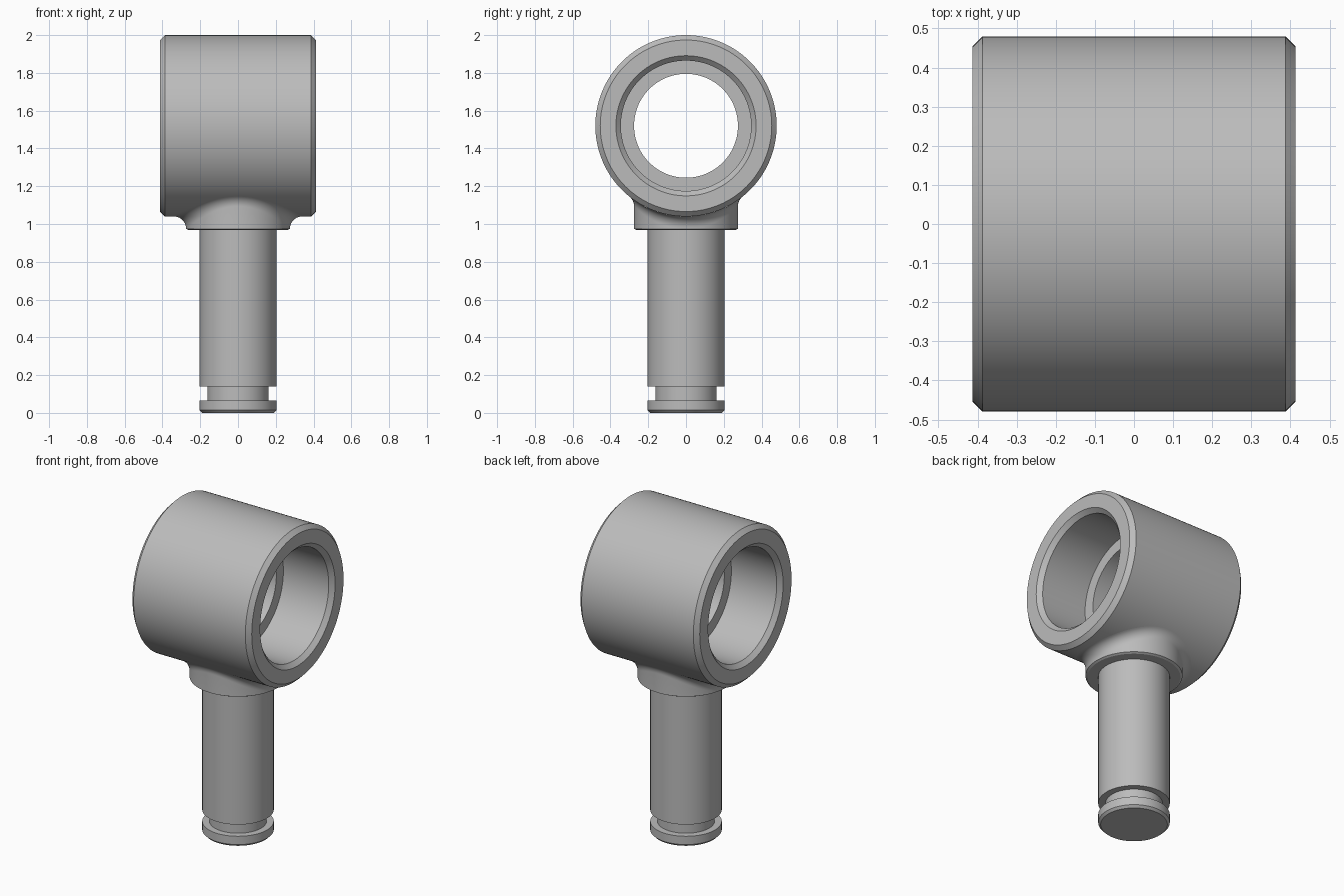
import bpy, bmesh
from math import pi, cos, sin, sqrt, atan2, radians
from mathutils import Matrix, Vector

cube = bpy.data.objects.get("Cube")
if cube:
    bpy.data.objects.remove(cube)

steel = bpy.data.materials.new("grey steel")
steel.use_nodes = True
steel.diffuse_color = (0.5, 0.5, 0.5, 1)
steel.node_tree.nodes["Principled BSDF"].inputs["Base Color"].default_value = (0.5, 0.5, 0.5, 1)

SEGS = 128
EYE_Z, EYE_R, EYE_HALF = 1.52, 0.48, 0.413
COLLAR_R, FILLET = 0.275, 0.065
SHAFT_R = 0.203


def loft(name, rings, closed=False):
    """Bridge a list of equal-length point rings with quads."""
    bm = bmesh.new()
    loops = [[bm.verts.new(p) for p in ring] for ring in rings]
    pairs = list(zip(loops, loops[1:]))
    if closed:
        pairs.append((loops[-1], loops[0]))
    for a, b in pairs:
        for i in range(SEGS):
            j = (i + 1) % SEGS
            bm.faces.new((a[i], a[j], b[j], b[i]))
    if name == "shaft":
        bm.faces.new(loops[0])
        bm.faces.new(loops[-1])
    if closed or name == "shaft":
        bmesh.ops.recalc_face_normals(bm, faces=bm.faces)
    mesh = bpy.data.meshes.new(name)
    bm.to_mesh(mesh)
    bm.free()
    mesh.materials.append(steel)
    obj = bpy.data.objects.new(name, mesh)
    bpy.context.collection.objects.link(obj)
    bpy.ops.object.select_all(action='DESELECT')
    obj.select_set(True)
    bpy.context.view_layer.objects.active = obj
    bpy.ops.object.shade_smooth_by_angle(angle=radians(25))
    return obj


def circle(r, z):
    return [Vector((r * cos(2 * pi * i / SEGS), r * sin(2 * pi * i / SEGS), z))
            for i in range(SEGS)]


# Eye barrel: chamfered tube with a narrower rib halfway through the bore
CH, BORE, RIB_R, RIB_HALF = 0.026, 0.345, 0.275, 0.073
half = [(EYE_R, EYE_HALF - CH), (EYE_R - CH, EYE_HALF), (BORE + CH, EYE_HALF),
        (BORE, EYE_HALF - CH), (BORE, RIB_HALF), (RIB_R, RIB_HALF)]
profile = half + [(r, -x) for r, x in reversed(half)]
to_eye = Matrix.Translation((0, 0, EYE_Z)) @ Matrix.Rotation(pi / 2, 4, 'Y')
loft("eye_barrel", [[to_eye @ p for p in circle(r, x)] for r, x in profile], closed=True)

# Collar with a rolling-ball fillet running up onto the barrel
rings = [circle(SHAFT_R - 0.01, 0.968), circle(COLLAR_R - 0.012, 0.968),
         circle(COLLAR_R, 0.9745)]
STEPS = 10
fillet = [[] for _ in range(STEPS + 1)]
for d in circle(1, 0):
    ball = d * (COLLAR_R + FILLET)
    ball.z = EYE_Z - sqrt((EYE_R + FILLET) ** 2 - ball.y ** 2)
    to_collar = -d
    to_barrel = Vector((0, -ball.y, EYE_Z - ball.z)).normalized()
    for k in range(STEPS + 1):
        fillet[k].append(ball + FILLET * to_collar.slerp(to_barrel, k / STEPS))
loft("collar", rings + fillet)

# Shaft with retaining groove and chamfered foot
shaft = [(SHAFT_R - 0.014, 0), (SHAFT_R, 0.014), (SHAFT_R, 0.066), (0.162, 0.066),
         (0.162, 0.139), (SHAFT_R, 0.139), (SHAFT_R, 1.0)]
loft("shaft", [circle(r, z) for r, z in shaft])
